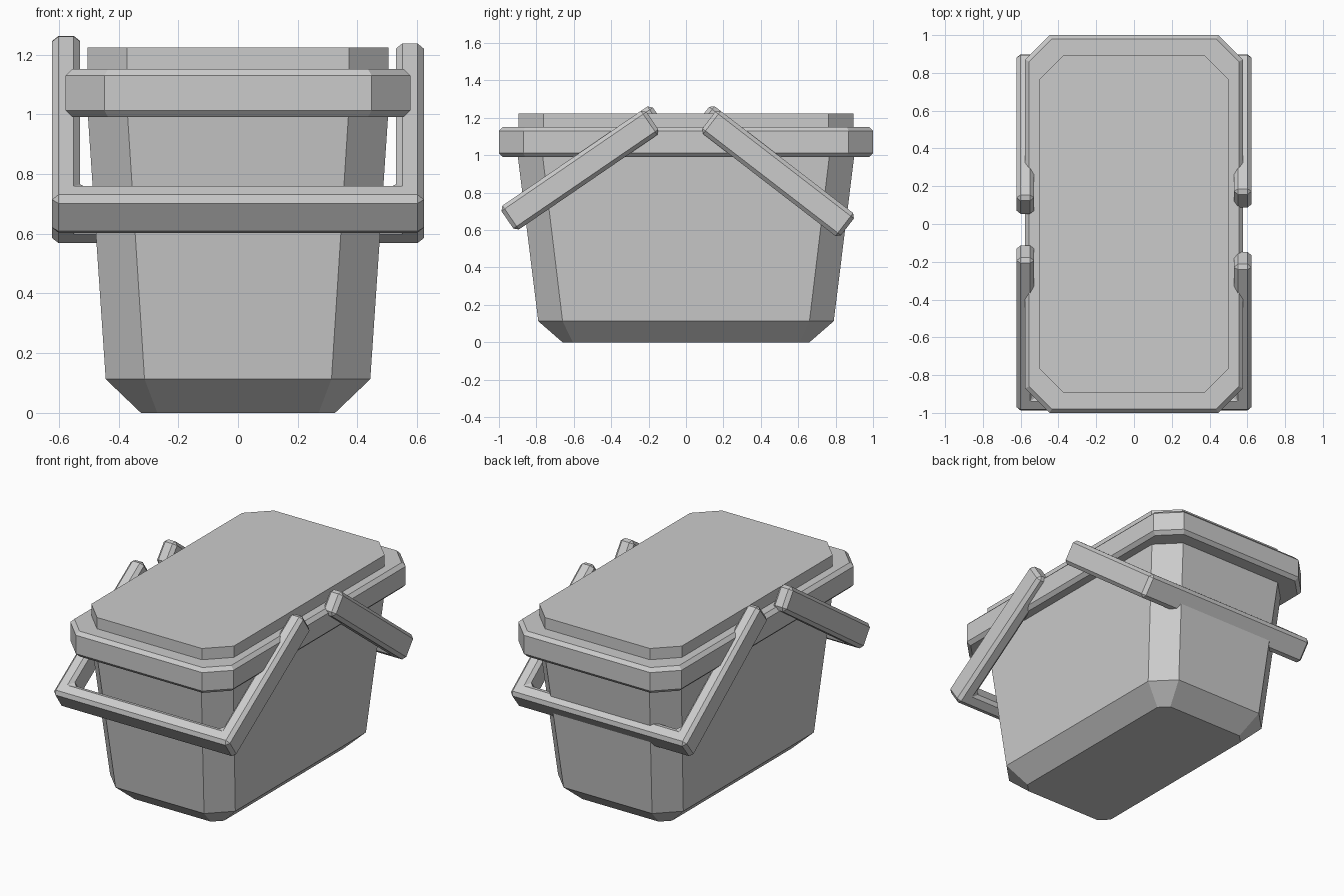
import bpy, bmesh, math
from mathutils import Vector

if "Cube" in bpy.data.objects:
    bpy.data.objects.remove(bpy.data.objects["Cube"])


def finish(bm, name):
    bmesh.ops.recalc_face_normals(bm, faces=bm.faces[:])
    mesh = bpy.data.meshes.new(name)
    bm.to_mesh(mesh)
    bm.free()
    obj = bpy.data.objects.new(name, mesh)
    bpy.context.collection.objects.link(obj)
    return obj


def loft(name, rings):
    """Stack of rectangles with cut corners: (half x, half y, corner cut, z)."""
    bm = bmesh.new()
    loops = []
    for x, y, c, z in rings:
        pts = [(x, y - c), (x - c, y), (c - x, y), (-x, y - c),
               (-x, c - y), (c - x, -y), (x - c, -y), (x, c - y)]
        loops.append([bm.verts.new((px, py, z)) for px, py in pts])
    for a, b in zip(loops, loops[1:]):
        for i in range(8):
            j = (i + 1) % 8
            bm.faces.new((a[i], a[j], b[j], b[i]))
    bm.faces.new(loops[0])
    bm.faces.new(loops[-1])
    return finish(bm, name)


def handle(name, grip, end, depth=0.155, bar=0.093, half=0.622):
    """U-shaped handle; grip and end are (y, z) on the arm centre line."""
    start = Vector((0, *grip))
    along = Vector((0, *end)) - start
    length = along.length
    along.normalize()
    across = Vector((0, -along.z, along.y)) * depth
    inner = half - bar
    outline = [(-half, 0), (half, 0), (half, length), (inner, length),
               (inner, bar), (-inner, bar), (-inner, length + 0.042),
               (-half, length + 0.042)]
    bm = bmesh.new()
    face = bm.faces.new([bm.verts.new(start + Vector((x, 0, 0)) + along * u - across / 2)
                         for x, u in outline])
    new = bmesh.ops.extrude_face_region(bm, geom=[face])["geom"]
    bmesh.ops.translate(bm, vec=across,
                        verts=[v for v in new if isinstance(v, bmesh.types.BMVert)])
    obj = finish(bm, name)
    bevel = obj.modifiers.new("edge_chamfer", 'BEVEL')
    bevel.width = 0.021
    bevel.segments = 1
    bevel.limit_method = 'ANGLE'
    bevel.angle_limit = math.radians(30)
    return obj


# Tapered tub with a chamfered foot
loft("basket_body", [(0.325, 0.66, 0.055, 0), (0.443, 0.79, 0.13, 0.113),
                     (0.503, 0.9, 0.133, 1.0)])

# Thick rim band with chamfered edges
loft("rim", [(0.555, 0.98, 0.12, 0.99), (0.577, 1.0, 0.13, 1.012),
             (0.577, 1.0, 0.13, 1.13), (0.555, 0.98, 0.12, 1.152)])

# Raised flat lid
loft("lid", [(0.504, 0.895, 0.133, 1.0), (0.504, 0.895, 0.133, 1.224)])

# Two swung-down carrying handles
handle("front_handle", (-0.955, 0.655), (-0.18, 1.185))
handle("back_handle", (0.863, 0.617), (0.122, 1.188))
